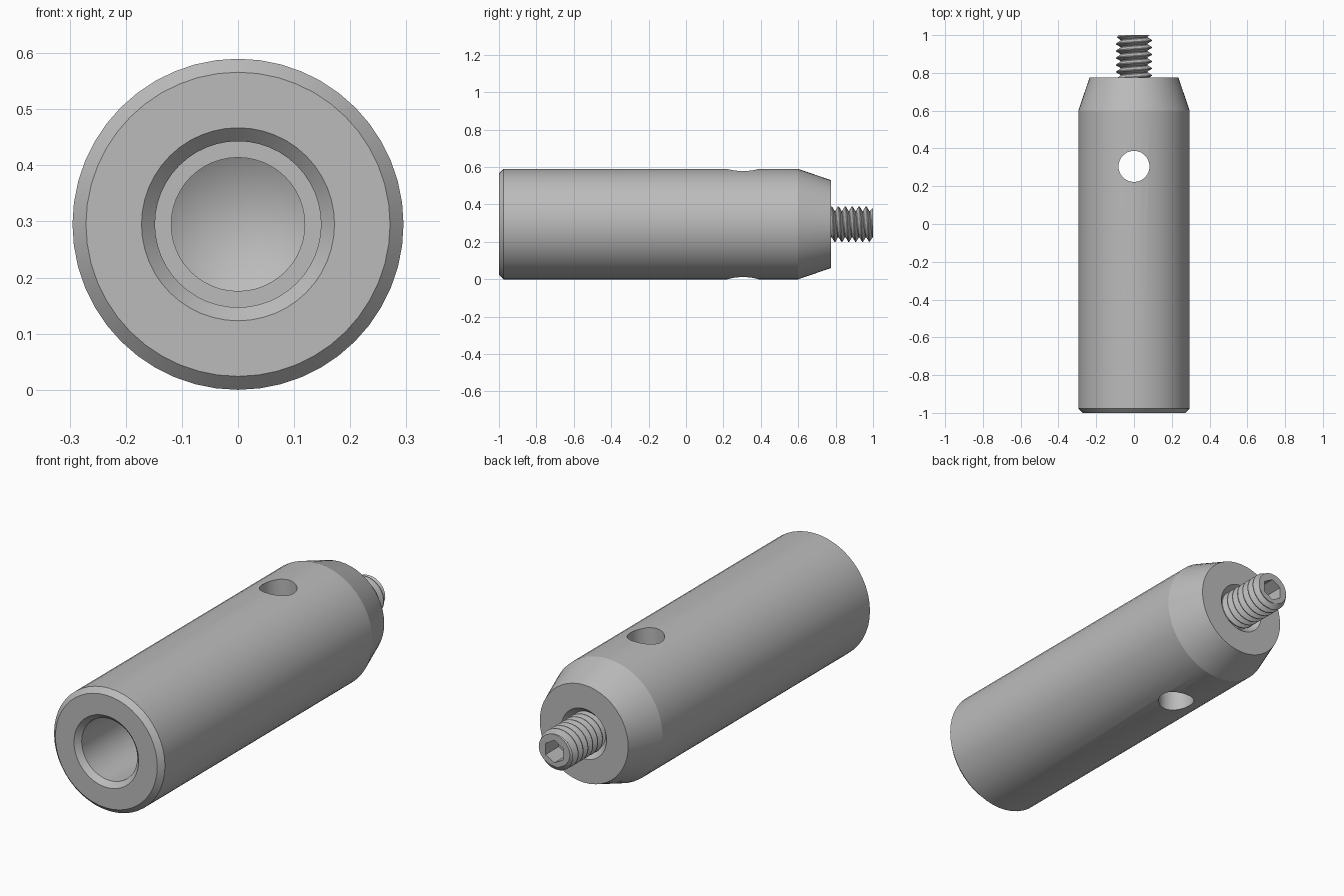
import bpy
import bmesh
from math import pi, sin, cos, radians
from mathutils import Matrix, Vector

cube = bpy.data.objects.get("Cube")
if cube:
    bpy.data.objects.remove(cube, do_unlink=True)

R = 0.295              # body radius and height of the axis
SEG = 48

steel = bpy.data.materials.new("satin grey metal")
steel.use_nodes = True
grey = (0.5, 0.5, 0.5, 1)
steel.diffuse_color = grey
steel.node_tree.nodes["Principled BSDF"].inputs["Base Color"].default_value = grey


def make_object(name, bm):
    bmesh.ops.recalc_face_normals(bm, faces=bm.faces)
    mesh = bpy.data.meshes.new(name)
    bm.to_mesh(mesh)
    bm.free()
    mesh.materials.append(steel)
    obj = bpy.data.objects.new(name, mesh)
    bpy.context.collection.objects.link(obj)
    return obj


def activate(obj):
    bpy.ops.object.select_all(action="DESELECT")
    obj.select_set(True)
    bpy.context.view_layer.objects.active = obj


def lathe(name, profile):
    """Revolve (y, radius) points around the long axis."""
    bm = bmesh.new()
    verts = [bm.verts.new((r, y, R)) for y, r in profile]
    edges = [bm.edges.new(pair) for pair in zip(verts, verts[1:])]
    bmesh.ops.spin(bm, geom=verts + edges, cent=(0, 0, R), axis=(0, 1, 0),
                   angle=2 * pi, steps=SEG, use_merge=True)
    bmesh.ops.remove_doubles(bm, verts=bm.verts, dist=1e-5)
    return make_object(name, bm)


def cut_prism(target, sides, radius, depth, matrix):
    """Subtract a prism from the target and discard the cutter."""
    bm = bmesh.new()
    bmesh.ops.create_cone(bm, cap_ends=True, segments=sides, radius1=radius,
                          radius2=radius, depth=depth, matrix=matrix)
    cutter = make_object("cutter", bm)
    cutter.hide_render = True
    mod = target.modifiers.new("cut", "BOOLEAN")
    mod.operation = "DIFFERENCE"
    mod.solver = "EXACT"
    mod.object = cutter
    activate(target)
    bpy.ops.object.modifier_apply(modifier=mod.name)
    bpy.data.objects.remove(cutter, do_unlink=True)


def smooth(obj):
    activate(obj)
    bpy.ops.object.shade_smooth_by_angle(angle=radians(15))


# Body: drilled front bore, chamfered rim, tapered back, recess for the stud
body = lathe("body", [
    (-0.13, 0), (-0.2, 0.119), (-0.4, 0.119), (-0.4, 0.148),
    (-0.976, 0.148), (-1, 0.172), (-1, 0.271), (-0.976, R),
    (0.6, R), (0.775, 0.235), (0.775, 0.12), (0.74, 0.09), (0.74, 0)])

# Cross hole through the body, top to bottom
cut_prism(body, SEG, 0.082, 1, Matrix.Translation((0, 0.305, R)))
smooth(body)

# Threaded stud
PITCH, ROOT, CREST = 0.037, 0.071, 0.095
START, END = 0.72, 1.0
PHASES = (0, 0.12, 0.5, 0.62)


def thread_radius(phase):
    if phase < PHASES[1]:
        return ROOT
    if phase < PHASES[2]:
        return ROOT + (CREST - ROOT) * (phase - PHASES[1]) / (PHASES[2] - PHASES[1])
    if phase < PHASES[3]:
        return CREST
    return CREST - (CREST - ROOT) * (phase - PHASES[3]) / (1 - PHASES[3])


def thread_point(turn, i):
    around = i / SEG
    y = min(max(START + PITCH * (turn + around), START), END)
    r = thread_radius(((y - START) / PITCH - around) % 1)
    r = min(r, 0.083 + 0.6 * (END - y))
    a = 2 * pi * around
    return Vector((r * sin(a), y, R + r * cos(a)))


bm = bmesh.new()
turns = int((END - START) / PITCH) + 2
rows = [[bm.verts.new(thread_point(k + p, i)) for i in range(SEG + 1)]
        for k in range(-1, turns) for p in PHASES]
for low, high in zip(rows, rows[1:]):
    for i in range(SEG):
        bm.faces.new((low[i], low[i + 1], high[i + 1], high[i]))
bmesh.ops.remove_doubles(bm, verts=bm.verts, dist=1e-5)
loose = [v for v in bm.verts if not v.link_faces]
bmesh.ops.delete(bm, geom=loose, context="VERTS")
rim = [e for e in bm.edges if e.is_boundary]
bmesh.ops.holes_fill(bm, edges=rim, sides=0)
stud = make_object("threaded_stud", bm)

# Hex key socket in the end of the stud
cut_prism(stud, 6, 0.054, 0.2,
          Matrix.Translation((0, END, R)) @ Matrix.Rotation(pi / 2, 4, "X"))
smooth(stud)
